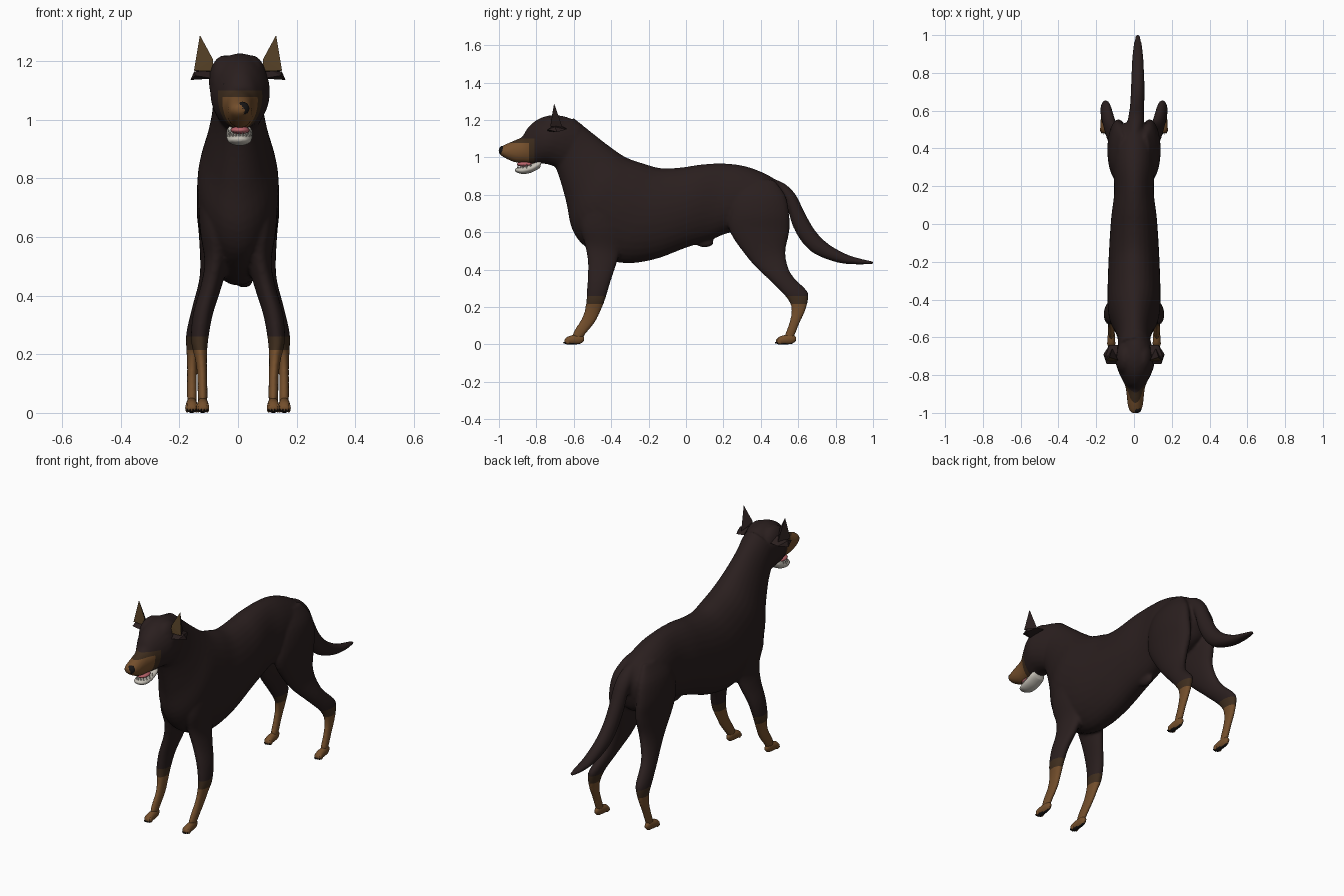
import bpy
import bmesh
import math
from mathutils import Matrix, Vector

cube = bpy.data.objects.get("Cube")
if cube:
    bpy.data.objects.remove(cube, do_unlink=True)


def material(name, rgb):
    mat = bpy.data.materials.new(name)
    mat.use_nodes = True
    colour = (*rgb, 1)
    mat.diffuse_color = colour
    shader = next(n for n in mat.node_tree.nodes if n.type == 'BSDF_PRINCIPLED')
    shader.inputs["Base Color"].default_value = colour
    shader.inputs["Roughness"].default_value = 0.8
    return mat


COAT = material("dark coat", (0.023, 0.0135, 0.0132))
BLEND = material("brown blend", (0.05, 0.027, 0.013))
TAN = material("tan", (0.175, 0.078, 0.025))
EAR = material("ear brown", (0.085, 0.048, 0.018))
BLACK = material("nose black", (0.008, 0.007, 0.007))
WHITE = material("tooth white", (0.55, 0.52, 0.46))
PINK = material("tongue pink", (0.5, 0.13, 0.15))


def finish(name, bm, mats, cuts=(), rule=None, smooth=True):
    """Cut clean colour borders, colour the faces by rule and make the object."""
    bmesh.ops.recalc_face_normals(bm, faces=bm.faces)
    for co, no in cuts:
        bmesh.ops.bisect_plane(bm, geom=bm.verts[:] + bm.edges[:] + bm.faces[:],
                               plane_co=co, plane_no=no)
    bm.normal_update()
    for f in bm.faces:
        f.smooth = smooth
        if rule:
            f.material_index = rule(f.calc_center_median(), f.normal)
    mesh = bpy.data.meshes.new(name)
    bm.to_mesh(mesh)
    bm.free()
    for m in mats:
        mesh.materials.append(m)
    obj = bpy.data.objects.new(name, mesh)
    bpy.context.collection.objects.link(obj)
    return obj


def spline(rows, steps):
    """Smooth curve running through all the rows."""
    out = []
    for i in range(len(rows) - 1):
        p = [rows[max(0, min(len(rows) - 1, i + k))] for k in (-1, 0, 1, 2)]
        for s in range(steps):
            t = s / steps
            out.append([b + t / 2 * (c - a + t * (2*a - 5*b + 4*c - d + t * (3*(b - c) + d - a)))
                        for a, b, c, d in zip(*p)])
    return out + [list(rows[-1])]


def loft(bm, rows, side=1, sides=24, steps=4):
    """Skin ellipses given as (edge y, z, opposite edge y, z, half width, centre x)."""
    rings = []
    for ay, az, by, bz, w, cx in spline(rows, steps):
        ring = []
        for k in range(sides):
            t = math.tau * k / sides
            c = math.cos(t) / 2
            ring.append(bm.verts.new((side * (cx + w * math.sin(t)),
                                      (ay + by) / 2 + (ay - by) * c,
                                      (az + bz) / 2 + (az - bz) * c)))
        rings.append(ring)
    for r, q in zip(rings, rings[1:]):
        for k in range(sides):
            n = (k + 1) % sides
            bm.faces.new((r[k], r[n], q[n], q[k]))
    for cap in (rings[0], rings[-1]):
        mid = bm.verts.new(sum((v.co for v in cap), Vector()) / sides)
        for k in range(sides):
            bm.faces.new((cap[k], cap[(k + 1) % sides], mid))
    return bm


def centred(rows, x=0):
    return [(*r, x) for r in rows]


def blob(bm, loc, size):
    bmesh.ops.create_uvsphere(bm, u_segments=16, v_segments=10, radius=1,
                              matrix=Matrix.Translation(loc) @ Matrix.Diagonal((*size, 1)))
    return bm


def ball(name, loc, size, mat):
    return finish(name, blob(bmesh.new(), loc, size), [mat])


def hull(name, points, mats, side, rule=None):
    bm = bmesh.new()
    for x, y, z in points:
        bm.verts.new((side * x, y, z))
    bmesh.ops.convex_hull(bm, input=bm.verts)
    return finish(name, bm, mats, rule=rule, smooth=False)


skin = bmesh.new()

# Neck, chest, belly and rump
loft(skin, centred([
    (-.60, 1.21, -.72, 1.0, .086), (-.50, 1.13, -.68, .90, .088),
    (-.41, 1.06, -.64, .76, .108), (-.32, 1.0, -.61, .62, .135),
    (-.22, .965, -.535, .52, .14), (-.13, .942, -.36, .438, .137),
    (-.02, .947, -.18, .452, .13), (.08, .962, 0, .517, .12),
    (.20, .968, .13, .558, .105), (.32, .952, .25, .60, .11),
    (.44, .905, .40, .58, .112), (.52, .845, .50, .62, .08),
    (.55, .79, .53, .68, .03)]), sides=32)
blob(skin, (0, .10, .548), (.022, .05, .03))

# Tail, slightly to the left
loft(skin, [
    (.46, .89, .45, .78, .035, 0), (.53, .858, .49, .77, .043, .006),
    (.587, .80, .54, .73, .042, .011), (.637, .70, .568, .64, .039, .015),
    (.692, .607, .618, .55, .037, .018), (.762, .537, .69, .483, .036, .02),
    (.86, .482, .81, .438, .032, .02), (.94, .457, .91, .428, .026, .02),
    (.995, .445, .99, .43, .014, .02), (1.003, .44, 1.003, .433, .006, .02)])

# Skull with broad temples, and muzzle
loft(skin, centred([
    (-.56, 1.18, -.66, .93, .078), (-.64, 1.217, -.70, .95, .094),
    (-.72, 1.226, -.75, .965, .102), (-.79, 1.205, -.79, .965, .086),
    (-.845, 1.16, -.83, .965, .062), (-.875, 1.112, -.86, .97, .051),
    (-.92, 1.09, -.91, .973, .045), (-.965, 1.07, -.955, .99, .04),
    (-.995, 1.054, -.988, 1.01, .029), (-1.003, 1.042, -1, 1.022, .014)], .007))

# Legs
FRONT_LEG = [
    (-.50, .84, -.36, .84, .02, .075), (-.55, .74, -.32, .74, .05, .082),
    (-.565, .63, -.32, .62, .05, .08), (-.54, .53, -.35, .50, .04, .074),
    (-.525, .44, -.375, .42, .036, .092), (-.527, .34, -.405, .33, .034, .12),
    (-.532, .25, -.432, .24, .029, .131), (-.54, .19, -.458, .175, .02, .126),
    (-.56, .135, -.485, .12, .017, .122), (-.592, .085, -.525, .07, .017, .121),
    (-.612, .045, -.56, .025, .016, .12)]
HIND_LEG = [
    (.30, .88, .47, .88, .02, .06), (.25, .80, .53, .80, .048, .078),
    (.23, .70, .552, .70, .056, .085), (.235, .60, .552, .60, .053, .08),
    (.34, .45, .532, .49, .04, .09), (.45, .34, .56, .38, .034, .122),
    (.52, .27, .645, .29, .03, .145), (.556, .22, .655, .25, .025, .152),
    (.563, .17, .638, .18, .018, .156), (.55, .11, .61, .12, .017, .157),
    (.53, .055, .58, .045, .017, .157), (.525, .03, .568, .02, .014, .157)]
for side in (1, -1):
    blob(skin, (side * .045, -.71, 1.13), (.055, .09, .09))
    loft(skin, FRONT_LEG, side)
    loft(skin, HIND_LEG, side)

# Fuse the parts into one continuous skin
bmesh.ops.recalc_face_normals(skin, faces=skin.faces)
body = finish("body_skin", skin, [COAT, BLEND, TAN])
fuse = body.modifiers.new("fuse", 'REMESH')
fuse.mode = 'VOXEL'
fuse.voxel_size = 0.008
relax = body.modifiers.new("relax", 'SMOOTH')
relax.factor = 0.5
relax.iterations = 5
fused = bmesh.new()
fused.from_object(body, bpy.context.evaluated_depsgraph_get())
bpy.data.objects.remove(body, do_unlink=True)


def coat_colour(c, n):
    """Tan muzzle and lower legs, each with a blended border."""
    if c.z < .26:
        return 1 if c.z > .215 else 2
    if c.y > -.81 or c.z > 1.1 or c.z < .9:
        return 0
    return 1 if c.y > -.84 or c.z > 1.077 else 2


CUTS = [((0, 0, z), (0, 0, 1)) for z in (.215, .26, 1.077, 1.1)]
CUTS += [((0, y, 0), (0, 1, 0)) for y in (-.84, -.81)]
finish("body_skin", fused, [COAT, BLEND, TAN], CUTS, coat_colour)

# Nose and open mouth
ball("nose", (.015, -.982, 1.037), (.024, .019, .024), BLACK)
jaw = loft(bmesh.new(), centred([
    (-.77, .99, -.78, .945, .035), (-.79, .985, -.795, .935, .043),
    (-.83, .965, -.83, .918, .044), (-.88, .95, -.87, .911, .039),
    (-.908, .942, -.90, .918, .026), (-.915, .936, -.913, .926, .008)], .005))
finish("lower_jaw", jaw, [WHITE])
ball("tongue", (.007, -.86, .964), (.033, .045, .014), PINK)
for i in range(11):
    a = math.pi * i / 10
    x, y = .005 + .037 * math.cos(a), -.83 - .07 * math.sin(a)
    z = .955 - .01 * math.sin(a)
    hull("lower_tooth", [(x - .006, y, z - .01), (x + .006, y, z - .01),
                         (x, y - .006, z - .01), (x, y + .006, z - .01),
                         (x, y, z + .014)], [WHITE], 1)

PAW = [(.06, .04, .06, .02, .008), (.04, .055, .04, .004, .016),
       (0, .05, 0, 0, .02), (-.03, .04, -.03, 0, .02),
       (-.045, .025, -.045, .006, .013)]

for side, label in ((1, "left"), (-1, "right")):
    for part, y, x in (("front", -.605, .12), ("hind", .527, .158)):
        # Paw with a dark sole
        paw = loft(bmesh.new(), [(a + y, b, c + y, d, w, x) for a, b, c, d, w in PAW], side)
        finish(f"{part}_paw_{label}", paw, [TAN, BLACK], rule=lambda c, n: int(n.z < -.7))
        # Toes with dark claws
        for k in (-1.5, -.5, .5, 1.5):
            tx = side * (x + k * .01)
            ty = y - .034 + abs(k) * .005
            ball(f"{part}_toe_{label}", (tx, ty, .017), (.007, .014, .016), TAN)
            ball(f"{part}_claw_{label}", (tx, ty - .013, .009), (.003, .008, .004), BLACK)

    # Pointed ear with brown inside, and the folded flap at its base
    hull(f"ear_{label}", [(.085, -.725, 1.165), (.085, -.72, 1.205), (.15, -.725, 1.167),
                          (.115, -.66, 1.16), (.13, -.705, 1.288)], [COAT, EAR], side,
         lambda c, n: int(n.y < -.5))
    hull(f"ear_flap_{label}", [(.085, -.74, 1.14), (.085, -.64, 1.155), (.09, -.69, 1.18),
                               (.145, -.742, 1.15), (.162, -.69, 1.135),
                               (.13, -.64, 1.15), (.15, -.70, 1.163)], [COAT], side)

    # Narrow eye
    ball(f"eye_{label}", (side * .044 + .005, -.826, 1.12), (.013, .012, .008), BLACK)
